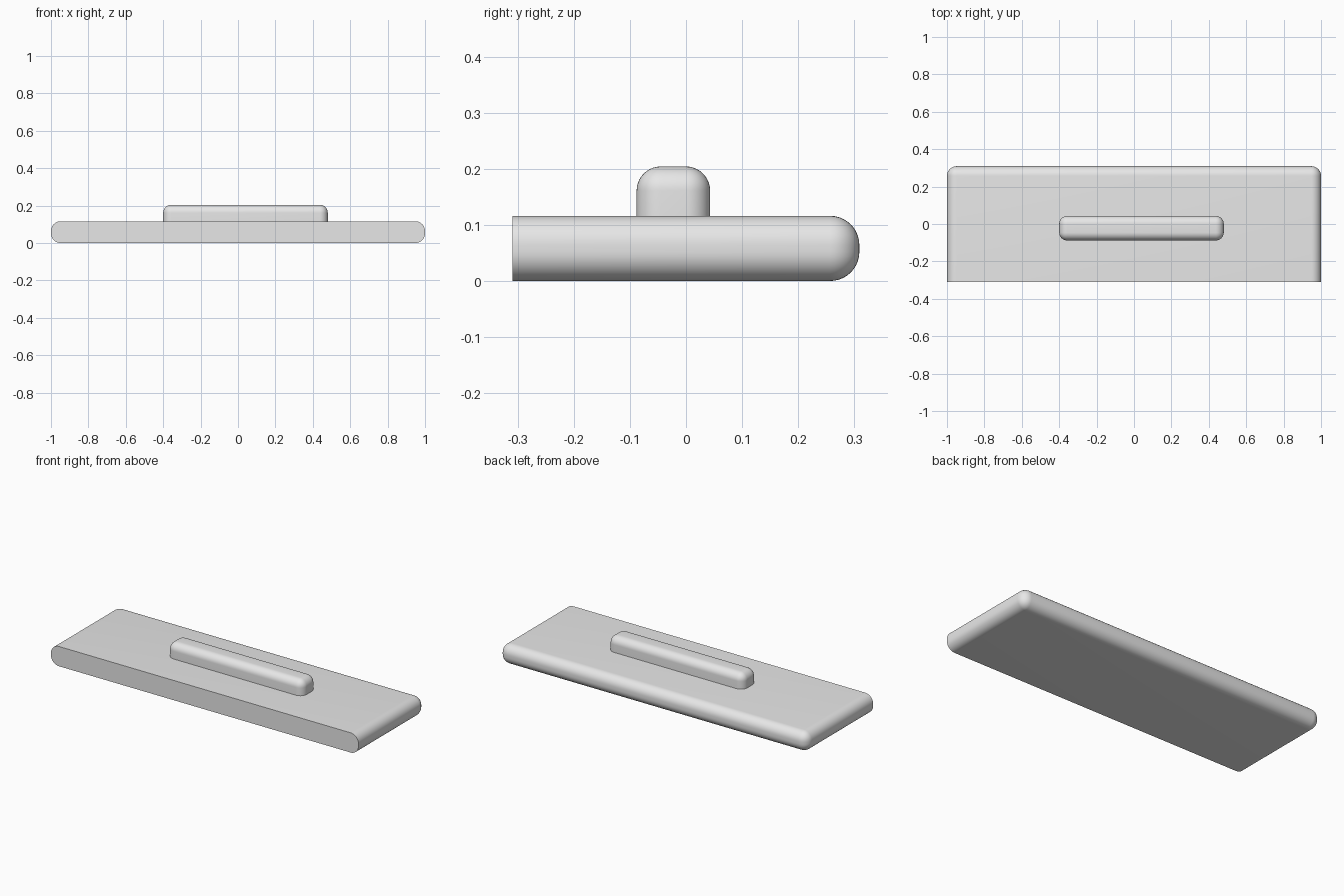
import bpy
import bmesh
from mathutils import Vector

default_cube = bpy.data.objects.get("Cube")
if default_cube:
    bpy.data.objects.remove(default_cube, do_unlink=True)

# Single plain material
grey = bpy.data.materials.new("light_grey")
grey.use_nodes = True
colour = (0.8, 0.8, 0.8, 1.0)
grey.diffuse_color = colour
grey.node_tree.nodes["Principled BSDF"].inputs["Base Color"].default_value = colour


def rounded_box(name, low, high, radius, flat_axis):
    """Box with every edge rounded except those around its low face on flat_axis."""
    low, high = Vector(low), Vector(high)
    size, centre = high - low, (low + high) / 2
    bm = bmesh.new()
    bmesh.ops.create_cube(bm, size=1)
    for v in bm.verts:
        v.co = Vector(c * s for c, s in zip(v.co, size)) + centre
    edges = [e for e in bm.edges
             if any(v.co[flat_axis] > centre[flat_axis] for v in e.verts)]
    bmesh.ops.bevel(bm, geom=edges, offset=radius, offset_type='OFFSET',
                    segments=10, profile=0.5, affect='EDGES', clamp_overlap=True)
    bmesh.ops.recalc_face_normals(bm, faces=bm.faces)
    mesh = bpy.data.meshes.new(name)
    bm.to_mesh(mesh)
    bm.free()
    mesh.materials.append(grey)
    obj = bpy.data.objects.new(name, mesh)
    bpy.context.collection.objects.link(obj)
    bpy.ops.object.select_all(action='DESELECT')
    obj.select_set(True)
    bpy.context.view_layer.objects.active = obj
    bpy.ops.object.shade_smooth_by_angle()
    return obj


# Wide slab with a flat front face
rounded_box("base_slab", (-1, -0.309, 0), (1, 0.309, 0.116), 0.052, flat_axis=1)

# Off-centre raised bar, flat where it meets the slab
rounded_box("raised_bar", (-0.4, -0.088, 0.1), (0.48, 0.043, 0.204), 0.043, flat_axis=2)
